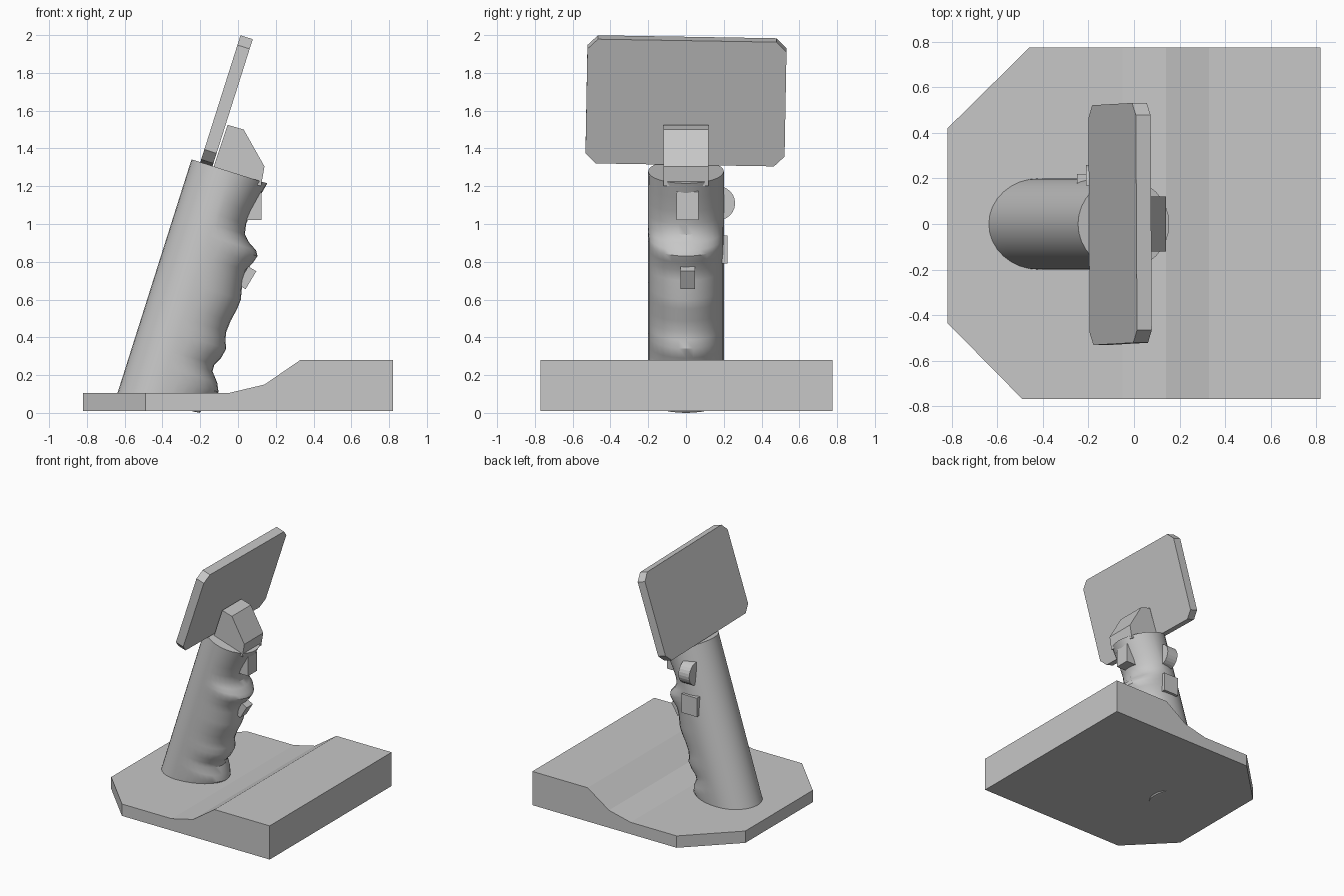
import bpy, bmesh, math
from mathutils import Vector

if "Cube" in bpy.data.objects:
    bpy.data.objects.remove(bpy.data.objects["Cube"])

grey = bpy.data.materials.new("plastic_grey")
grey.diffuse_color = (0.57, 0.57, 0.57, 1)
grey.use_nodes = True
grey.node_tree.nodes["Principled BSDF"].inputs["Base Color"].default_value = grey.diffuse_color

# leaning frame of the handle: UP runs along it, OUT points to its finger side
TOP = Vector((-0.047, 0, 1.275))
UP = Vector((0.302, 0, 0.953)).normalized()
OUT = Vector((UP.z, 0, -UP.x))
Y = Vector((0, 1, 0))


def finish(name, bm):
    bmesh.ops.recalc_face_normals(bm, faces=bm.faces)
    me = bpy.data.meshes.new(name)
    bm.to_mesh(me)
    bm.free()
    me.materials.append(grey)
    ob = bpy.data.objects.new(name, me)
    bpy.context.collection.objects.link(ob)
    return ob


def bridge(bm, rings):
    n = len(rings[0])
    for a, b in zip(rings, rings[1:]):
        for i in range(n):
            j = (i + 1) % n
            bm.faces.new((a[i], a[j], b[j], b[i]))
    bm.faces.new(rings[0])
    bm.faces.new(rings[-1])


def prism(pts, lo, hi, place):
    bm = bmesh.new()
    bridge(bm, [[bm.verts.new(place(p, q, d)) for p, q in pts] for d in (lo, hi)])
    return bm


def xz(p, q, d):
    return Vector((p, d, q))


# base: stepped profile with two corners cut off
bm = prism([(-0.82, 0.01), (0.82, 0.01), (0.82, 0.28), (0.33, 0.28),
            (0.14, 0.15), (-0.05, 0.105), (-0.82, 0.105)], -0.77, 0.775, xz)
bmesh.ops.recalc_face_normals(bm, faces=bm.faces)
for p, n in (((-0.82, 0.42, 0), (-0.355, 0.36, 0)), ((-0.82, -0.435, 0), (-0.335, -0.33, 0))):
    cut = bmesh.ops.bisect_plane(bm, geom=bm.verts[:] + bm.edges[:] + bm.faces[:],
                                 plane_co=p, plane_no=n, clear_outer=True)
    bmesh.ops.holes_fill(bm, edges=[e for e in bm.edges if e.is_boundary])
finish("base", bm)

# handle: round rings whose finger side follows a wavy profile
front = [(0.155, 1.215), (0.112, 1.14), (0.071, 1.066), (0.043, 1.0), (0.036, 0.945),
         (0.06, 0.90), (0.096, 0.86), (0.103, 0.83), (0.08, 0.795), (0.042, 0.755),
         (0.024, 0.70), (0.015, 0.60), (-0.005, 0.55), (-0.04, 0.485), (-0.062, 0.43),
         (-0.067, 0.385), (-0.062, 0.34), (-0.09, 0.29), (-0.125, 0.255),
         (-0.135, 0.22), (-0.11, 0.16), (-0.103, 0.11), (-0.205, 0.0)]
bm = bmesh.new()
rings = []
for x, z in front:
    d = Vector((x, 0, z)) - TOP
    t, reach = d.dot(UP), d.dot(OUT)
    ring = []
    for i in range(32):
        th = math.tau * i / 32
        c, s = math.cos(th), math.sin(th)
        w = max(0.0, c) ** 0.5
        p = TOP + UP * t + OUT * (0.21 * c + (reach - 0.21) * w) + Y * (0.2 * s)
        if z == 0.0 and p.z > 0.1:  # sink the foot into the base
            p -= UP * ((p.z - 0.1) / UP.z)
        ring.append(bm.verts.new(p))
    rings.append(ring)
bridge(bm, rings)
handle = finish("handle", bm)
bpy.context.view_layer.objects.active = handle
handle.select_set(True)
bpy.ops.object.shade_smooth_by_angle(angle=math.radians(35))

# screen: leaning plate with clipped corners, rolled by one degree
W, H, C = 0.527, 0.345, 0.055
MID = Vector((-0.061, 0, 1.652))
ROLL = math.radians(-1)


def on_screen(p, q, d):
    c, s = math.cos(ROLL), math.sin(ROLL)
    return MID + Y * (p * c - q * s) + UP * (p * s + q * c) + OUT * d


finish("screen", prism([(-W, -H + C), (-W + C, -H), (W - C, -H), (W, -H + C),
                        (W, H - C), (W - C, H), (-W + C, H), (-W, H - C)],
                       -0.034, 0.034, on_screen))

# bracket holding the screen on the handle
finish("screen_bracket", prism([(-0.14, 1.27), (0.122, 1.2), (0.14, 1.305),
                                (0.03, 1.50), (-0.055, 1.525)], -0.12, 0.12, xz))

# trigger and small button on the finger side
finish("trigger", prism([(0.0, 1.02), (0.125, 1.02), (0.125, 1.17), (0.09, 1.2), (0.0, 1.2)],
                        -0.05, 0.065, xz))
finish("finger_button", prism([(0.055, 0.775), (0.097, 0.75), (0.04, 0.655), (-0.002, 0.68)],
                              -0.03, 0.048, xz))

# half-round thumb wheel and flat button on the far side
arc = [(0.17 + 0.09 * math.cos(a), 1.11 + 0.09 * math.sin(a))
       for a in (math.pi * (i / 12 - 0.5) for i in range(13))]
finish("thumb_wheel", prism(arc, -0.21, -0.115, lambda p, q, d: Vector((d, p, q))))
finish("side_button", prism([(-0.25, 0.79), (-0.115, 0.79), (-0.115, 0.94), (-0.25, 0.94)],
                            0.17, 0.22, xz))
